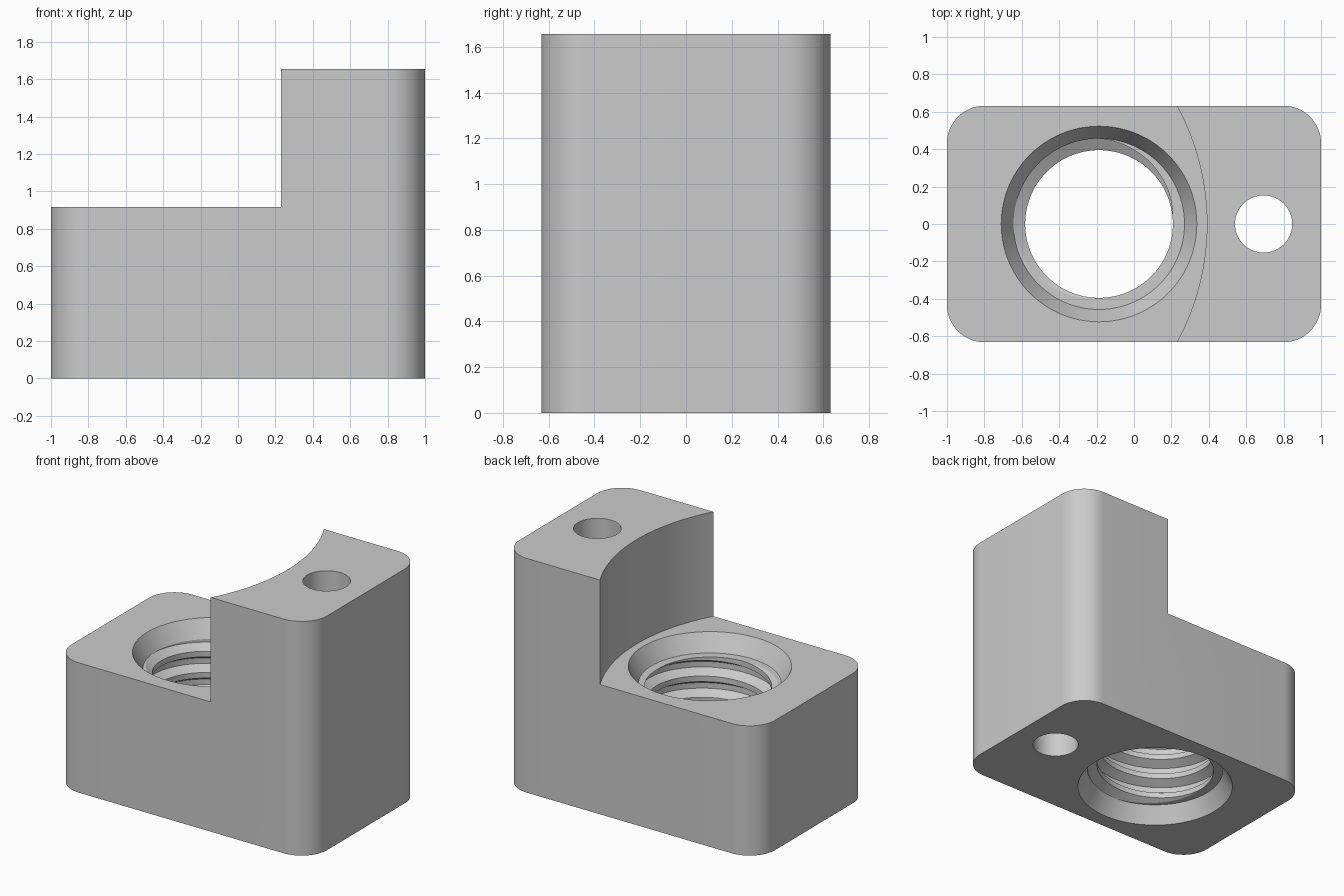
import bpy, bmesh, math

cube = bpy.data.objects.get("Cube")
if cube:
    bpy.data.objects.remove(cube, do_unlink=True)

HALF_Y, CORNER = 0.632, 0.2
STEP_Z, TOP_Z = 0.917, 1.655
BORE_X, MINOR, MAJOR, MOUTH = -0.187, 0.395, 0.457, 0.523
CHAMFER, PITCH, SEGS = 0.12, 0.15, 96


def finish(name, bm):
    bmesh.ops.remove_doubles(bm, verts=bm.verts, dist=1e-5)
    bmesh.ops.recalc_face_normals(bm, faces=bm.faces)
    mesh = bpy.data.meshes.new(name)
    bm.to_mesh(mesh)
    bm.free()
    obj = bpy.data.objects.new(name, mesh)
    bpy.context.collection.objects.link(obj)
    return obj


def prism(name, outline, z0, z1):
    bm = bmesh.new()
    face = bm.faces.new([bm.verts.new((x, y, z0)) for x, y in outline])
    new = bmesh.ops.extrude_face_region(bm, geom=[face])["geom"]
    bmesh.ops.translate(bm, vec=(0, 0, z1 - z0),
                        verts=[v for v in new if isinstance(v, bmesh.types.BMVert)])
    return finish(name, bm)


def arc(cx, cy, r, start, sweep, steps):
    angles = [math.radians(start + sweep * i / steps) for i in range(steps + 1)]
    return [(cx + r * math.cos(a), cy + r * math.sin(a)) for a in angles]


def circle(cx, r, steps):
    return arc(cx, 0, r, 0, 360, steps)[:-1]


# Helical thread profile: root, flank, crest, flank
FLANK = (MAJOR - MINOR) * math.tan(math.radians(30))
FLAT = PITCH / 2 - FLANK
PROFILE = [(0, MAJOR), (FLAT, MAJOR), (FLAT + FLANK, MINOR), (2 * FLAT + FLANK, MINOR)]


def thread_column(turn, z0, z1):
    """Radius and height of the thread at one angle, trimmed flat at both ends."""
    raw = [(r, z0 + (k + turn) * PITCH + dz)
           for k in range(-3, int((z1 - z0) / PITCH) + 4) for dz, r in PROFILE]

    def radius_at(z):
        for (ra, za), (rb, zb) in zip(raw, raw[1:]):
            if za <= z <= zb:
                return ra + (rb - ra) * (z - za) / (zb - za)

    low, high = (radius_at(z0), z0), (radius_at(z1), z1)
    return [low if z < z0 else high if z > z1 else (r, z) for r, z in raw]


def threaded_cutter():
    bm = bmesh.new()
    over = 0.03
    wide = MOUTH + over * (MOUTH - MAJOR) / CHAMFER
    z0, z1 = CHAMFER, STEP_Z - CHAMFER
    columns = []
    for i in range(SEGS + 1):
        a = math.tau * i / SEGS
        pts = [(0, -over), (wide, -over), (MAJOR, z0)]
        pts += thread_column(i / SEGS, z0, z1)
        pts += [(MAJOR, z1), (wide, STEP_Z + over), (0, STEP_Z + over)]
        columns.append([bm.verts.new((BORE_X + r * math.cos(a), r * math.sin(a), z))
                        for r, z in pts])
    for c, d in zip(columns, columns[1:]):
        for j in range(len(c) - 1):
            bm.faces.new((c[j], d[j], d[j + 1], c[j + 1]))
    bmesh.ops.remove_doubles(bm, verts=bm.verts, dist=1e-5)
    bmesh.ops.dissolve_degenerate(bm, dist=1e-5, edges=bm.edges)
    return finish("thread_cutter", bm)


# Rounded block
ox, oy = 1 - CORNER, HALF_Y - CORNER
outline = []
for sx, sy, start in ((1, 1, 0), (-1, 1, 90), (-1, -1, 180), (1, -1, 270)):
    outline += arc(sx * ox, sy * oy, CORNER, start, 90, 16)
block = prism("threaded_block", outline, 0, TOP_Z)

# Curved step, threaded bore and plain pin hole
cutters = [
    prism("step_cutter", circle(-0.93, 1.32, 256), STEP_Z, TOP_Z + 0.2),
    prism("pin_hole_cutter", circle(0.693, 0.153, 64), -0.1, TOP_Z + 0.1),
    threaded_cutter(),
]
bpy.ops.object.select_all(action="DESELECT")
bpy.context.view_layer.objects.active = block
block.select_set(True)
for cutter in cutters:
    cutter.hide_render = True
    mod = block.modifiers.new(cutter.name, "BOOLEAN")
    mod.operation, mod.solver, mod.object = "DIFFERENCE", "EXACT", cutter
    bpy.ops.object.modifier_apply(modifier=mod.name)
    bpy.data.objects.remove(cutter, do_unlink=True)

# Single grey finish
grey = bpy.data.materials.new("plain_grey")
grey.use_nodes = True
colour = (0.6, 0.6, 0.6, 1)
grey.diffuse_color = colour
grey.node_tree.nodes["Principled BSDF"].inputs["Base Color"].default_value = colour
block.data.materials.clear()
block.data.materials.append(grey)
for poly in block.data.polygons:
    poly.material_index = 0
bpy.ops.object.shade_smooth_by_angle(angle=math.radians(25))
